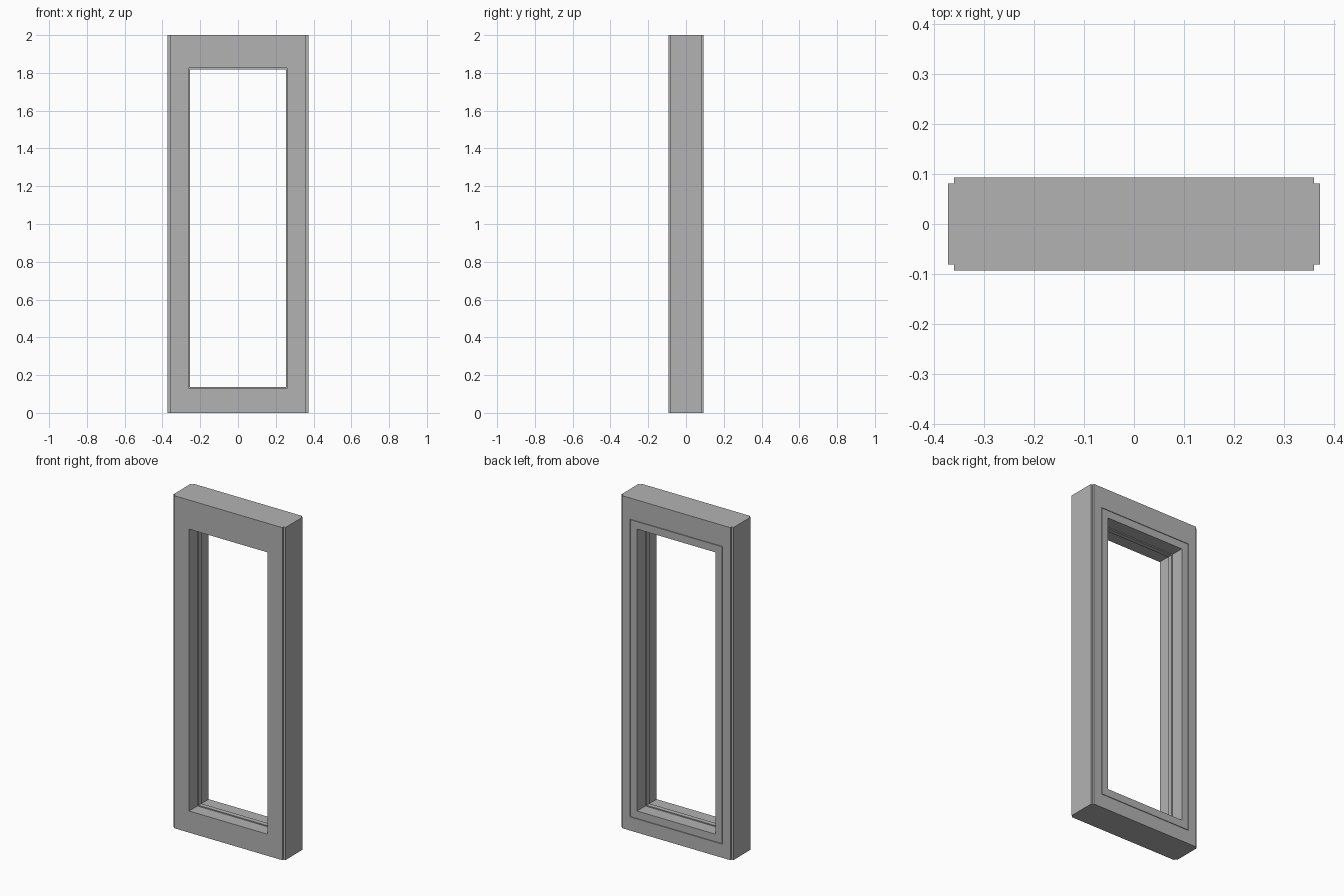
import bpy
import bmesh

cube = bpy.data.objects.get("Cube")
if cube:
    bpy.data.objects.remove(cube, do_unlink=True)

grey = bpy.data.materials.new("plain grey")
grey.use_nodes = True
grey.diffuse_color = (0.45, 0.45, 0.45, 1)
grey.node_tree.nodes["Principled BSDF"].inputs["Base Color"].default_value = (0.45, 0.45, 0.45, 1)

# Clear opening and the seat cut for the sash
HALF_W, BOTTOM, TOP = 0.26, 0.13, 1.825
SASH = 0.048
HALF_D, NOTCH = 0.093, 0.012


def finish(bm, name):
    bmesh.ops.recalc_face_normals(bm, faces=bm.faces)
    mesh = bpy.data.meshes.new(name)
    bm.to_mesh(mesh)
    bm.free()
    mesh.materials.append(grey)
    obj = bpy.data.objects.new(name, mesh)
    bpy.context.collection.objects.link(obj)
    return obj


def ring(name, profile):
    """Sweep a closed (outset, y) profile around the opening with mitred corners."""
    bm = bmesh.new()
    loops = []
    for out, y in profile:
        x, low, high = HALF_W + out, BOTTOM - out, TOP + out
        corners = ((-x, low), (x, low), (x, high), (-x, high))
        loops.append([bm.verts.new((cx, y, cz)) for cx, cz in corners])
    for a, b in zip(loops, loops[1:] + loops[:1]):
        for i in range(4):
            j = (i + 1) % 4
            bm.faces.new((a[i], a[j], b[j], b[i]))
    return finish(bm, name)


def cutter(name, out, y0, y1):
    bm = bmesh.new()
    bmesh.ops.create_cube(bm, size=1)
    for v in bm.verts:
        v.co.x *= 2 * (HALF_W + out)
        v.co.y = y1 if v.co.y > 0 else y0
        v.co.z = TOP + out if v.co.z > 0 else BOTTOM - out
    obj = finish(bm, name)
    obj.hide_render = True
    obj.hide_set(True)
    return obj


# Outer frame: notched plan extruded to full height
w, d, n = 0.373, HALF_D, NOTCH
quarter = [(w, d - n), (w - n, d - n), (w - n, d)]
plan = quarter + [(-x, y) for x, y in reversed(quarter)]
plan += [(-x, -y) for x, y in plan]
bm = bmesh.new()
base = bm.faces.new([bm.verts.new((x, y, 0)) for x, y in plan])
extruded = bmesh.ops.extrude_face_region(bm, geom=[base])
tops = [g for g in extruded["geom"] if isinstance(g, bmesh.types.BMVert)]
bmesh.ops.translate(bm, verts=tops, vec=(0, 0, 2))
frame = finish(bm, "outer_frame")

# Cut the opening and the rear seat
for tool in (cutter("opening_cutter", 0, -1, 1),
             cutter("seat_cutter", SASH, -0.02, 1)):
    mod = frame.modifiers.new(tool.name, "BOOLEAN")
    mod.operation = "DIFFERENCE"
    mod.solver = "EXACT"
    mod.object = tool

# Sash flush with the back, separated by a narrow shadow gap
gap = 0.003
ring("sash", [(0, -0.02), (SASH - gap, -0.02), (SASH - gap, d), (0, d)])

# Slim glazing bead around the middle of the reveal
ring("glazing_bead", [(0.003, -0.014), (-0.006, -0.014), (-0.006, 0.014), (0.003, 0.014)])
